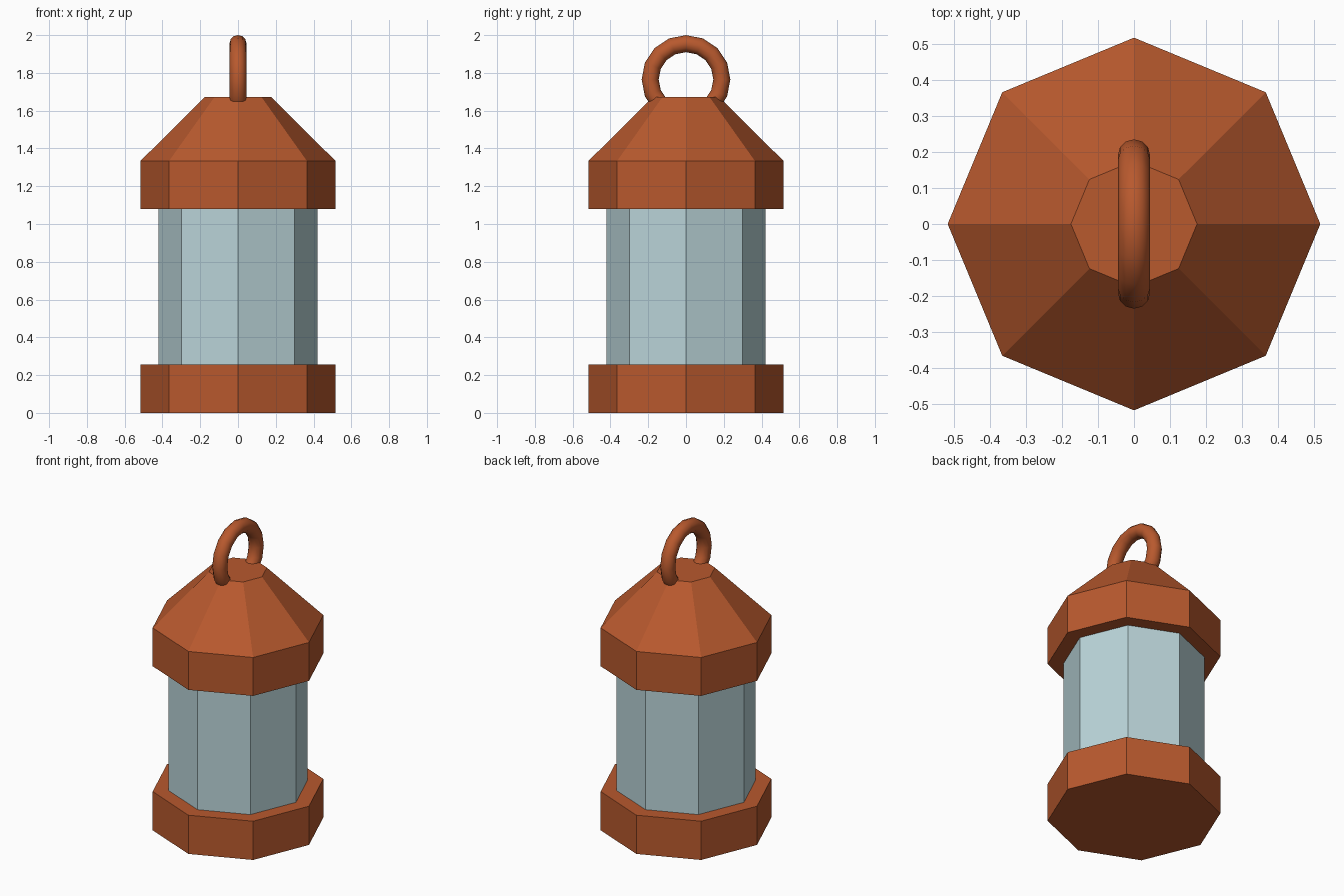
import bpy, bmesh
from math import cos, sin, pi

if "Cube" in bpy.data.objects:
    bpy.data.objects.remove(bpy.data.objects["Cube"])

SIDES = 8


def material(name, rgb):
    m = bpy.data.materials.new(name)
    m.diffuse_color = (*rgb, 1)
    m.use_nodes = True
    m.node_tree.nodes["Principled BSDF"].inputs["Base Color"].default_value = m.diffuse_color
    return m


def lathe(name, profile, mat):
    """Closed octagonal solid from a bottom-to-top (radius, z) profile."""
    bm = bmesh.new()
    rings = [[bm.verts.new((r * cos(2 * pi * i / SIDES), r * sin(2 * pi * i / SIDES), z))
              for i in range(SIDES)] for r, z in profile]
    for low, high in zip(rings, rings[1:]):
        for i in range(SIDES):
            j = (i + 1) % SIDES
            bm.faces.new((low[i], low[j], high[j], high[i]))
    bm.faces.new(rings[0][::-1])
    bm.faces.new(rings[-1])
    mesh = bpy.data.meshes.new(name)
    bm.to_mesh(mesh)
    bm.free()
    mesh.materials.append(mat)
    obj = bpy.data.objects.new(name, mesh)
    bpy.context.collection.objects.link(obj)
    return obj


copper = material("copper", (0.48, 0.10, 0.027))
glass = material("glass", (0.49, 0.66, 0.69))

# Base, glass body and tapered cap
lathe("base", [(0.517, 0), (0.517, 0.255)], copper)
lathe("glass_body", [(0.422, 0.2), (0.422, 1.13)], glass)
lathe("cap", [(0.517, 1.08), (0.517, 1.333), (0.175, 1.673)], copper)

# Carrying ring, standing upright and sunk into the cap
bpy.ops.mesh.primitive_torus_add(major_segments=16, minor_segments=12,
                                 major_radius=0.19, minor_radius=0.045,
                                 location=(0, 0, 1.765), rotation=(0, pi / 2, 0))
ring = bpy.context.object
ring.name = "carrying_ring"
ring.data.materials.append(copper)
bpy.ops.object.shade_smooth()
